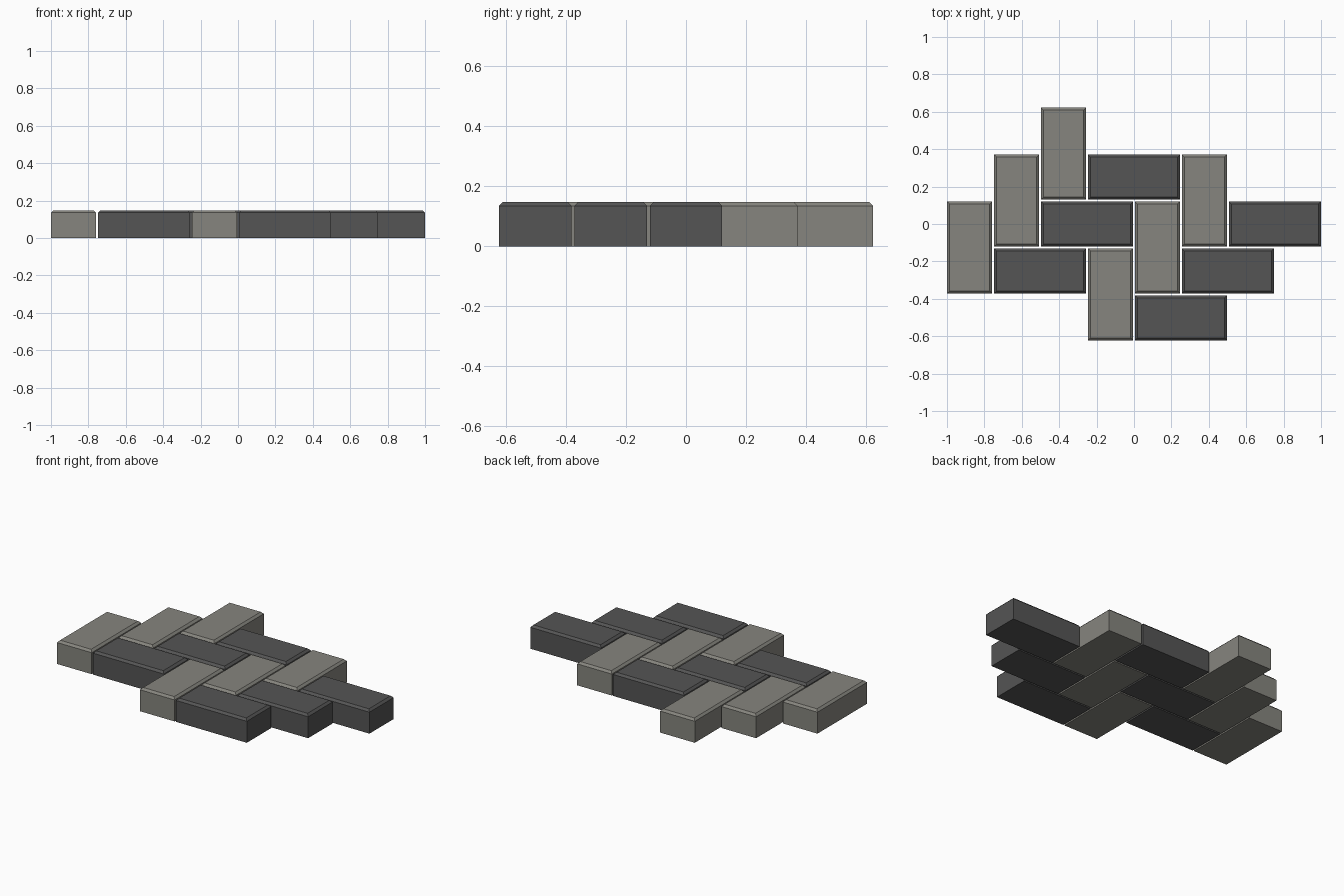
import bpy, bmesh

if "Cube" in bpy.data.objects:
    bpy.data.objects.remove(bpy.data.objects["Cube"])

U, GAP, H, CHAMFER = 0.2512, 0.0098, 0.148, 0.013


def material(name, rgb):
    m = bpy.data.materials.new(name)
    m.diffuse_color = (*rgb, 1)
    m.use_nodes = True
    m.node_tree.nodes["Principled BSDF"].inputs["Base Color"].default_value = m.diffuse_color
    return m


LIGHT = material("warm light grey", (0.24, 0.235, 0.21))
DARK = material("dark grey", (0.09, 0.09, 0.09))


def brick(name, col, row, nx, ny, mat):
    """Paver covering nx by ny grid cells from cell (col, row), with chamfered top edges."""
    sx, sy = nx * U - GAP, ny * U - GAP
    bm = bmesh.new()
    bmesh.ops.create_cube(bm, size=1)
    for v in bm.verts:
        v.co = (v.co.x * sx, v.co.y * sy, (v.co.z + 0.5) * H)
    top = [e for e in bm.edges if all(v.co.z > H * 0.9 for v in e.verts)]
    bmesh.ops.bevel(bm, geom=top, offset=CHAMFER, segments=1, affect='EDGES')
    me = bpy.data.meshes.new(name)
    bm.to_mesh(me)
    bm.free()
    me.materials.append(mat)
    ob = bpy.data.objects.new(name, me)
    ob.location = ((col + nx / 2 - 4) * U, (row + ny / 2 - 2.5) * U, 0)
    bpy.context.collection.objects.link(ob)


# Herringbone: two diagonal runs of L-shaped pairs
for run, (c0, r0) in enumerate([(0, 1), (3, 0)]):
    for k in range(3):
        brick(f"upright_brick_{run}_{k}", c0 + k, r0 + k, 1, 2, LIGHT)
        brick(f"sideways_brick_{run}_{k}", c0 + k + 1, r0 + k, 2, 1, DARK)
